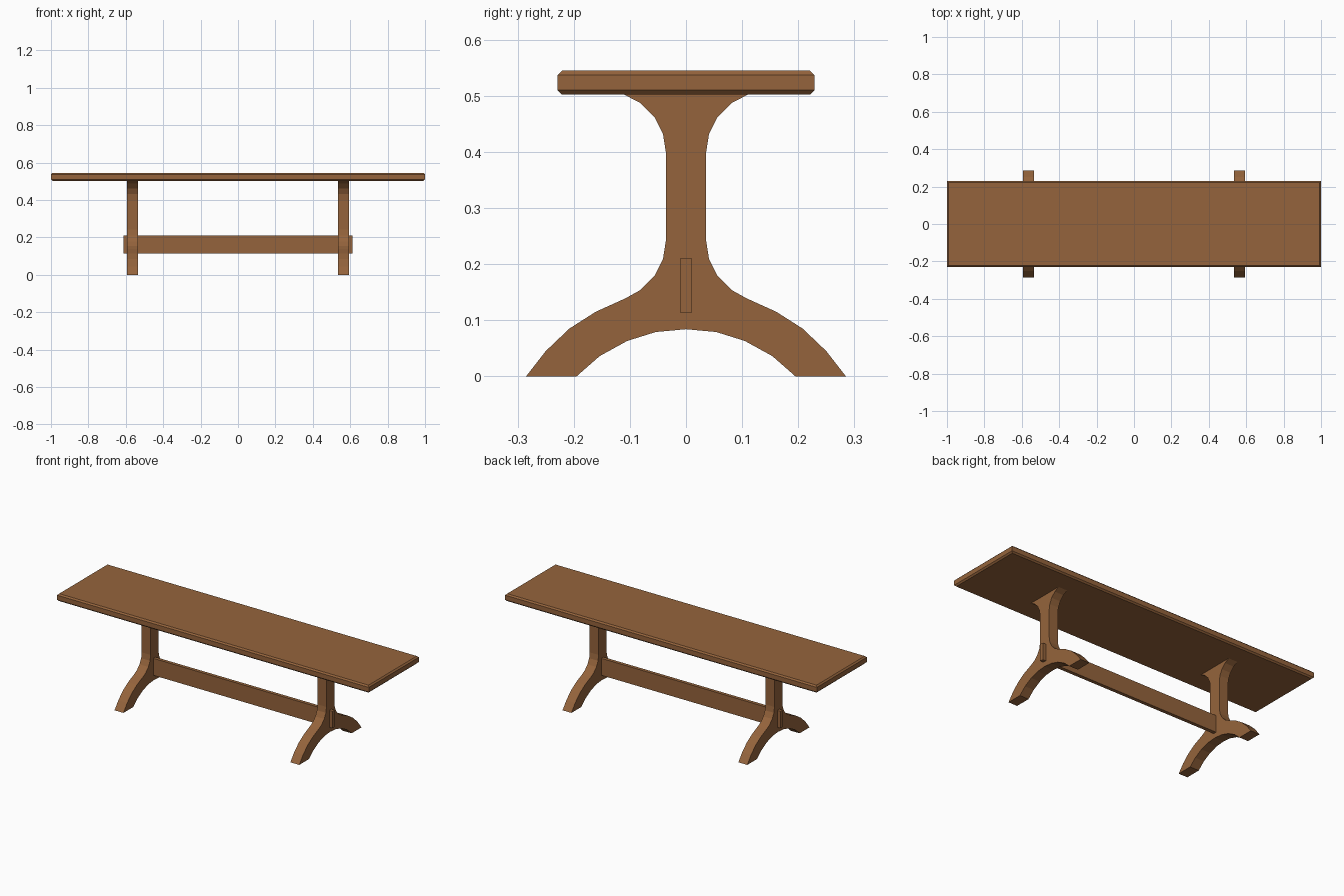
import bpy, bmesh

cube = bpy.data.objects.get("Cube")
if cube:
    bpy.data.objects.remove(cube, do_unlink=True)

wood = bpy.data.materials.new("brown_wood")
wood.use_nodes = True
colour = (0.30, 0.127, 0.045, 1)
wood.diffuse_color = colour
wood.node_tree.nodes["Principled BSDF"].inputs["Base Color"].default_value = colour


def finish(name, bm):
    bmesh.ops.recalc_face_normals(bm, faces=bm.faces)
    mesh = bpy.data.meshes.new(name)
    bm.to_mesh(mesh)
    bm.free()
    mesh.materials.append(wood)
    obj = bpy.data.objects.new(name, mesh)
    bpy.context.collection.objects.link(obj)
    return obj


def box(name, size, z, chamfer=0):
    bm = bmesh.new()
    bmesh.ops.create_cube(bm, size=1)
    bmesh.ops.scale(bm, vec=size, verts=bm.verts)
    bmesh.ops.translate(bm, vec=(0, 0, z), verts=bm.verts)
    if chamfer:
        # Chamfer only the edges around the top and bottom faces
        rims = [e for e in bm.edges if abs(e.verts[0].co.z - e.verts[1].co.z) < 1e-5]
        bmesh.ops.bevel(bm, geom=rims, offset=chamfer, segments=1, affect='EDGES')
    return finish(name, bm)


# Half outline of a trestle as (y, z), from arch crown round to the top
HALF = [(0, 0.084), (0.054, 0.079), (0.105, 0.063), (0.154, 0.036), (0.195, 0),
        (0.285, 0), (0.25, 0.045), (0.208, 0.085), (0.161, 0.115), (0.108, 0.139),
        (0.081, 0.154), (0.056, 0.179), (0.041, 0.209), (0.036, 0.241),
        (0.036, 0.4), (0.041, 0.432), (0.056, 0.462), (0.081, 0.487), (0.11, 0.502)]


def trestle(name, x, thickness):
    bm = bmesh.new()
    outline = HALF + [(-y, z) for y, z in reversed(HALF[1:])]
    face = bm.faces.new([bm.verts.new((x - thickness / 2, y, z)) for y, z in outline])
    side = bmesh.ops.extrude_face_region(bm, geom=[face], use_keep_orig=True)
    moved = [v for v in side["geom"] if isinstance(v, bmesh.types.BMVert)]
    bmesh.ops.translate(bm, vec=(thickness, 0, 0), verts=moved)
    return finish(name, bm)


# Table top, two trestles and the through stretcher
box("table_top", (2, 0.458, 0.043), 0.5235, 0.008)
for name, sign in (("left_trestle", 1), ("right_trestle", -1)):
    trestle(name, sign * 0.564, 0.057)
box("stretcher", (1.226, 0.02, 0.098), 0.162)
